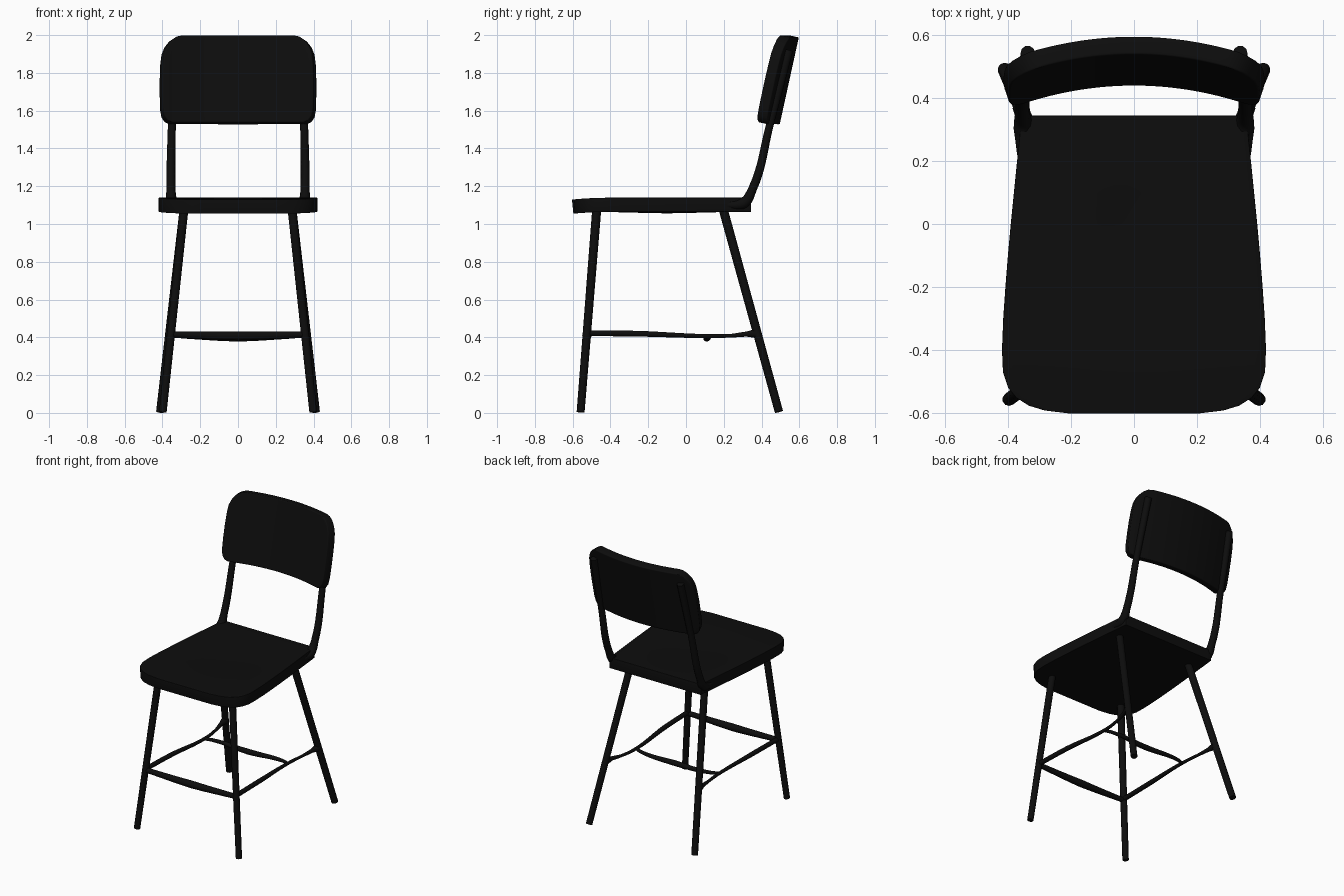
import bpy
import bmesh
import math

if "Cube" in bpy.data.objects:
    bpy.data.objects.remove(bpy.data.objects["Cube"])

black = bpy.data.materials.new("matte_black")
black.use_nodes = True
COLOUR = (0.004, 0.004, 0.004, 1)
black.diffuse_color = COLOUR
black.node_tree.nodes["Principled BSDF"].inputs["Base Color"].default_value = COLOUR


def finish(obj):
    """Make the object active, bake its modifiers or curve, and smooth it."""
    bpy.ops.object.select_all(action='DESELECT')
    obj.select_set(True)
    bpy.context.view_layer.objects.active = obj
    bpy.ops.object.convert(target='MESH')
    bpy.ops.object.shade_smooth_by_angle(angle=math.radians(40))


def tube(name, points, smooth=True):
    """Round bar through points given as (x, y, z, radius)."""
    curve = bpy.data.curves.new(name, 'CURVE')
    curve.dimensions = '3D'
    curve.bevel_depth = 1
    curve.bevel_resolution = 3
    curve.use_fill_caps = True
    curve.resolution_u = 8
    spline = curve.splines.new('BEZIER' if smooth else 'POLY')
    pts = spline.bezier_points if smooth else spline.points
    pts.add(len(points) - 1)
    for p, (x, y, z, r) in zip(pts, points):
        p.co = (x, y, z) if smooth else (x, y, z, 1)
        p.radius = r
        if smooth:
            p.handle_left_type = p.handle_right_type = 'AUTO'
    curve.materials.append(black)
    obj = bpy.data.objects.new(name, curve)
    bpy.context.collection.objects.link(obj)
    finish(obj)


def panel(name, rows, place, thickness, bevel):
    """Bent board: rows of (position, half width), placed by a surface rule."""
    n = 24
    bm = bmesh.new()
    grid = [[bm.verts.new(place(w * (2 * i / n - 1), v)) for i in range(n + 1)]
            for v, w in rows]
    for a, b in zip(grid, grid[1:]):
        for i in range(n):
            bm.faces.new((a[i], a[i + 1], b[i + 1], b[i]))
    mesh = bpy.data.meshes.new(name)
    bm.to_mesh(mesh)
    bm.free()
    mesh.materials.append(black)
    obj = bpy.data.objects.new(name, mesh)
    bpy.context.collection.objects.link(obj)
    solid = obj.modifiers.new("thickness", 'SOLIDIFY')
    solid.thickness = thickness
    solid.offset = 0
    solid.use_even_offset = True
    edge = obj.modifiers.new("soft_edge", 'BEVEL')
    edge.width = bevel
    edge.segments = 3
    edge.limit_method = 'ANGLE'
    edge.angle_limit = math.radians(50)
    finish(obj)


def seat_point(x, y):
    # shallow dish in the middle, slight drop at the front
    dish = 0.008 * math.exp(-(x * x + (y + 0.1) ** 2) / 0.05)
    drop = 0.010 * max(0, (-y - 0.4) / 0.2) ** 2
    return (x, y, 1.102 - dish - drop)


def back_point(x, z):
    # leans back and wraps around the sitter
    return (x, 0.467 + 0.103 * (z - 1.53) / 0.47 - 0.45 * x * x, z)


# Seat board: wide rounded front, narrower straight back
panel("seat", [(-0.60, 0.20), (-0.59, 0.285), (-0.575, 0.335), (-0.55, 0.375),
               (-0.52, 0.40), (-0.47, 0.417), (-0.40, 0.42), (-0.30, 0.416),
               (-0.20, 0.409), (-0.10, 0.401), (0.0, 0.392), (0.10, 0.382),
               (0.20, 0.372), (0.30, 0.362), (0.345, 0.357)],
      seat_point, 0.075, 0.018)

# Curved backrest with rounded corners
panel("backrest", [(1.533, 0.355), (1.545, 0.382), (1.57, 0.398), (1.61, 0.405),
                   (1.69, 0.407), (1.77, 0.407), (1.85, 0.404), (1.90, 0.398),
                   (1.94, 0.382), (1.97, 0.358), (1.987, 0.332), (1.994, 0.30)],
      back_point, 0.058, 0.010)

for s, side in ((1, "left"), (-1, "right")):
    # Legs
    tube(f"front_leg_{side}", [(s * 0.398, -0.558, 0.004, 0.021),
                               (s * 0.285, -0.472, 1.085, 0.024)], False)
    tube(f"rear_leg_{side}", [(s * 0.412, 0.492, 0.006, 0.022),
                              (s * 0.285, 0.195, 1.085, 0.024)], False)

    # Back post sweeping up out of the seat corner
    tube(f"back_post_{side}", [(s * 0.350, 0.22, 1.10, 0.022),
                               (s * 0.352, 0.305, 1.112, 0.031),
                               (s * 0.355, 0.350, 1.18, 0.024),
                               (s * 0.350, 0.445, 1.53, 0.021),
                               (s * 0.338, 0.545, 1.92, 0.023)])

    # Side stretcher, dipping to the joint and flaring at the rear leg
    tube(f"side_stretcher_{side}", [(s * 0.353, -0.525, 0.422, 0.016),
                                    (s * 0.345, -0.25, 0.419, 0.016),
                                    (s * 0.326, 0.10, 0.407, 0.011),
                                    (s * 0.340, 0.24, 0.409, 0.010),
                                    (s * 0.355, 0.32, 0.417, 0.014),
                                    (s * 0.362, 0.372, 0.420, 0.025)])

# Cross stretchers, thickest in the middle
tube("front_stretcher", [(-0.353, -0.525, 0.415, 0.017), (0, -0.525, 0.408, 0.025),
                         (0.353, -0.525, 0.415, 0.017)])
tube("rear_stretcher", [(-0.326, 0.09, 0.407, 0.010), (-0.27, 0.11, 0.404, 0.012),
                        (0, 0.11, 0.396, 0.019), (0.27, 0.11, 0.404, 0.012),
                        (0.326, 0.09, 0.407, 0.010)])
